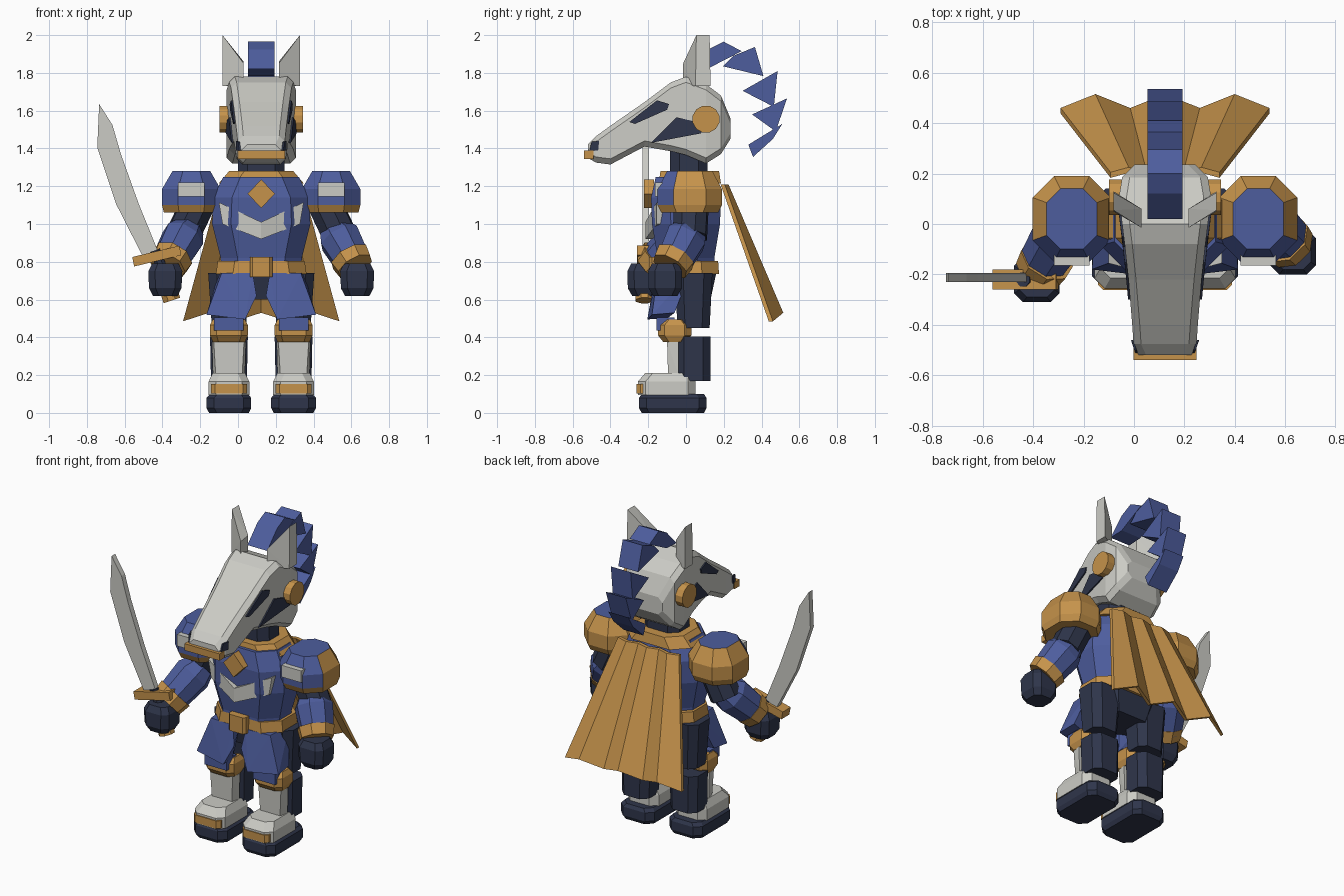
import bpy, bmesh, math
from mathutils import Vector, Matrix

if "Cube" in bpy.data.objects:
    bpy.data.objects.remove(bpy.data.objects["Cube"])

CX = 0.123  # body centre line


def material(name, rgb):
    m = bpy.data.materials.new(name)
    m.diffuse_color = (*rgb, 1)
    m.use_nodes = True
    m.node_tree.nodes["Principled BSDF"].inputs["Base Color"].default_value = m.diffuse_color
    return m


GREY = material("pale_grey", (0.60, 0.60, 0.56))
GOLD = material("gold", (0.56, 0.29, 0.07))
BLUE = material("royal_blue", (0.075, 0.11, 0.34))
NAVY = material("dark_navy", (0.028, 0.036, 0.07))


def finish(name, bm, *mats, rule=None):
    bmesh.ops.recalc_face_normals(bm, faces=bm.faces)
    bm.normal_update()
    me = bpy.data.meshes.new(name)
    if rule:
        for f in bm.faces:
            f.material_index = rule(f)
    bm.to_mesh(me)
    bm.free()
    for m in mats:
        me.materials.append(m)
    ob = bpy.data.objects.new(name, me)
    bpy.context.collection.objects.link(ob)
    return ob


def hull(name, pts, mat):
    bm = bmesh.new()
    for p in pts:
        bm.verts.new(p)
    r = bmesh.ops.convex_hull(bm, input=bm.verts)
    bmesh.ops.delete(bm, geom=[v for v in bm.verts if not v.link_faces], context='VERTS')
    bmesh.ops.dissolve_limit(bm, angle_limit=0.02, verts=bm.verts, edges=bm.edges)
    return finish(name, bm, mat)


def loft(name, rings, *mats, rule=None):
    bm = bmesh.new()
    vs = [[bm.verts.new(p) for p in r] for r in rings]
    n = len(vs[0])
    for a, b in zip(vs, vs[1:]):
        for i in range(n):
            bm.faces.new((a[i], a[(i + 1) % n], b[(i + 1) % n], b[i]))
    bm.faces.new(vs[0])
    bm.faces.new(vs[-1])
    return finish(name, bm, *mats, rule=rule)


def octa(hx, hy, c):
    """Rectangle outline with cut corners."""
    return [(hx, -hy + c), (hx, hy - c), (hx - c, hy), (-hx + c, hy),
            (-hx, hy - c), (-hx, -hy + c), (-hx + c, -hy), (hx - c, -hy)]


def stack(name, x, y, levels, *mats, rule=None):
    """Loft upwards; levels are (z, half x, half y, corner cut)."""
    rings = [[(x + a, y + b, z) for a, b in octa(hx, hy, c)] for z, hx, hy, c in levels]
    return loft(name, rings, *mats, rule=rule)


def limb(name, stops, mat, n=8):
    """Tapered tube along (point, radius) stops."""
    d = (Vector(stops[-1][0]) - Vector(stops[0][0])).normalized()
    q = d.to_track_quat('Z', 'Y')
    rings = []
    for p, r in stops:
        rings.append([Vector(p) + q @ Vector((r * math.cos(t), r * math.sin(t), 0))
                      for t in [(i + .5) * 2 * math.pi / n for i in range(n)]])
    return loft(name, rings, mat)


def box(name, x0, x1, y0, y1, z0, z1, mat):
    return hull(name, [(x, y, z) for x in (x0, x1) for y in (y0, y1) for z in (z0, z1)], mat)


def slab_x(name, poly, x0, x1, mat):
    """Side outline of (y, z) points extruded along x."""
    return loft(name, [[(x, y, z) for y, z in poly] for x in (x0, x1)], mat)


# Torso, pelvis, belt, collar and neck
stack("torso", CX, 0, [(.72, .21, .15, .09), (.82, .215, .15, .09), (1.0, .26, .18, .1),
                       (1.14, .255, .185, .1), (1.25, .2, .16, .09)], BLUE)
stack("pelvis", CX, 0.02, [(.6, .15, .11, .05), (.74, .2, .14, .07)], NAVY)
stack("belt", CX, 0.01, [(.735, .24, .165, .09), (.805, .23, .16, .09)], GOLD)
stack("buckle", CX, -.16, [(.72, .06, .035, .015), (.825, .06, .035, .015)], GOLD)
stack("collar", CX, .02, [(1.215, .225, .165, .09), (1.28, .17, .155, .08)], GOLD)
stack("neck", CX, .015, [(1.2, .125, .1, .05), (1.45, .12, .1, .05)], NAVY)

# Chest diamond and silver chevron
loft("chest_diamond", [[(CX + a, y, 1.16 + b) for a, b in ((.072, 0), (0, .076), (-.072, 0), (0, -.076))]
                       for y in (-.17, -.222)], GOLD)
for s, side in ((-1, "right"), (1, "left")):
    edge = [(0, -.215, 1.01), (.225, -.155, 1.115), (.205, -.155, 1.0), (0, -.215, .92)]
    loft("chevron_" + side, [[(CX + s * a, y + d, z) for a, y, z in edge] for d in (0, .04)], GREY)

# Legs
for s, side in ((-1, "right"), (1, "left")):
    x = CX + s * .171
    stack("sole_" + side, x, -.07, [(0, .105, .165, .04), (.025, .118, .178, .04),
                                    (.08, .118, .178, .04), (.1, .1, .165, .04)], NAVY)
    rings = []
    for z, hx, yf, yb in ((.095, .108, -.255, .05), (.165, .108, -.255, .05), (.212, .085, -.215, .05)):
        rings.append([(x + a, (yf + yb) / 2 + b, z) for a, b in octa(hx, (yb - yf) / 2, .04)])
    loft("boot_" + side, rings, GREY)
    stack("toe_band_" + side, x, -.215, [(.103, .095, .046, .02), (.152, .095, .046, .02)], GOLD)
    stack("calf_" + side, x, .04, [(.17, .095, .09, .04), (.405, .1, .09, .04)], NAVY)
    hull("shin_plate_" + side, [(x + a * w, y, z) for a in (-1, 1) for w, y, z in
         ((.07, -.095, .2), (.08, -.1, .375), (.085, -.04, .2), (.09, -.04, .375))], GREY)
    stack("knee_band_" + side, x, -.06, [(.375, .085, .06, .03), (.41, .1, .088, .035),
                                         (.465, .1, .088, .035), (.495, .085, .06, .03)], GOLD)
    box("knee_plate_" + side, x - .078, x + .078, -.157, -.06, .435, .505, BLUE)
    stack("thigh_" + side, x, .04, [(.45, .09, .085, .04), (.74, .11, .1, .045)], NAVY)
    front = [(.045, -.16, .74), (.21, -.15, .74), (.29, -.18, .52), (.085, -.205, .495), (.025, -.18, .62)]
    back = [(.06, -.05, .74), (.225, .02, .74), (.28, -.06, .53), (.09, -.1, .5)]
    hull("thigh_armour_" + side, [(CX + s * a, y, z) for a, y, z in front + back], BLUE)

    # Shoulder armour, blue on top and at the front
    px = CX + s * .37
    stack("shoulder_armour_" + side, px, .02,
          [(1.06, .145, .15, .08), (1.10, .155, .17, .085), (1.185, .155, .17, .085), (1.28, .1, .12, .055)],
          GOLD, BLUE, rule=lambda f: int(f.normal.z > .9 or (f.normal.y < -.45 and f.calc_center_median().z > 1.12)))
    box("shoulder_plate_" + side, px - .07, px + .07, -.165, -.1, 1.145, 1.22, GREY)

    # Arms, the sword arm reaching further forward
    f = -.11 if s < 0 else 0

    def at(a, y, z):
        return (CX + s * a, y, z)
    limb("upper_arm_" + side, [(at(.33, .03, 1.12), .095), (at(.42, .02, .93), .095)], NAVY)
    limb("forearm_" + side, [(at(.385, .03 + f * .2, .97), .085), (at(.415, .0 + f * .35, .925), .115),
                             (at(.485, -.065 + f * .8, .80), .1)], BLUE)
    limb("wrist_band_" + side, [(at(.468, -.055 + f * .75, .825), .112), (at(.497, -.085 + f * .9, .775), .102)], GOLD)
    stack("hand_" + side, CX + s * .508, -.11 + f, [(.62, .065, .065, .03), (.66, .086, .088, .035),
                                                    (.75, .09, .09, .035), (.79, .07, .07, .03)], NAVY)

# Sword
blade = [(-.425, .86), (-.525, 1.105), (-.62, 1.37), (-.665, 1.525), (-.735, 1.635),
         (-.745, 1.405), (-.645, 1.105), (-.505, .83)]
loft("sword_blade", [[(x, y, z) for x, z in blade] for y in (-.23, -.195)], GREY)
guard = [(-.55, .775), (-.56, .825), (-.31, .885), (-.3, .835)]
loft("sword_guard", [[(x, y, z) for x, z in guard] for y in (-.26, -.18)], GOLD)
limb("sword_grip", [((-.345, -.22, .62), .03), ((-.44, -.22, .86), .03)], NAVY)
limb("sword_pommel", [((-.35, -.22, .595), .05), ((-.365, -.22, .64), .05)], GOLD)

# Pleated cape
bm = bmesh.new()
rows = []
for dy in (0, -.022):
    top = [bm.verts.new((CX + .072 * i, (.205 if i % 2 else .225) + dy, 1.21)) for i in range(-3, 4)]
    bot = [bm.verts.new((CX + .138 * i, (.47 if i % 2 else .505) + dy, .485 if i % 2 else .53))
           for i in range(-3, 4)]
    rows.append((top, bot))
# Swap pleat depth so the outer hems sit forward of the next fold
for top, bot in rows:
    for i, v in enumerate(bot):
        v.co.y += (-.01, .01)[i % 2]
    for a, b, c, d in zip(top, top[1:], bot[1:], bot):
        bm.faces.new((a, b, c, d))
(t0, b0), (t1, b1) = rows
for p, q in ((t0, t1), (b0, b1)):
    for i in range(6):
        bm.faces.new((p[i], p[i + 1], q[i + 1], q[i]))
for i in (0, 6):
    bm.faces.new((t0[i], b0[i], b1[i], t1[i]))
finish("cape", bm, GOLD)

# Horse head: (y, top, bottom, half width)
HEAD = [(-.52, 1.42, 1.35, .105), (-.476, 1.465, 1.325, .125), (-.4, 1.52, 1.315, .13),
        (-.22, 1.645, 1.41, .145), (-.08, 1.75, 1.385, .16), (0, 1.78, 1.365, .17),
        (.106, 1.74, 1.32, .183), (.185, 1.68, 1.37, .17), (.235, 1.56, 1.45, .12)]
rings = []
for y, zt, zb, w in HEAD:
    rings.append([(CX + a, y, (zt + zb) / 2 + b) for a, b in octa(w, (zt - zb) / 2, .03)])
loft("head", rings, GREY)


def head_width(y):
    for (y0, _, _, w0), (y1, _, _, w1) in zip(HEAD, HEAD[1:]):
        if y0 <= y <= y1:
            return w0 + (w1 - w0) * (y - y0) / (y1 - y0)
    return HEAD[0][3]


MARKS = {"eye": [(-.3, 1.54), (-.153, 1.655), (-.09, 1.635), (-.1, 1.605), (-.27, 1.53)],
         "cheek_mark": [(-.185, 1.43), (-.05, 1.565), (.1, 1.53), (.08, 1.48)],
         "nostril": [(-.512, 1.385), (-.5, 1.435), (-.46, 1.44), (-.465, 1.39)]}
for s, side in ((-1, "right"), (1, "left")):
    for part, poly in MARKS.items():
        loft(part + "_" + side, [[(CX + s * (head_width(y) + d), y, z) for y, z in poly]
                                 for d in (-.001, .008)], NAVY)
    limb("cheek_disc_" + side, [((CX + s * .15, .106, 1.555), .073), ((CX + s * .222, .106, 1.555), .073)], GOLD, 12)
    ear = [(.205, .05, 1.73), (.205, .13, 1.73), (.205, .055, 2.0), (.205, .125, 2.0),
           (.093, -.015, 1.74), (.093, .06, 1.73), (.093, -.015, 1.85), (.093, .06, 1.86)]
    hull("ear_" + side, [(CX + s * a, y, z) for a, y, z in ear], GREY)
box("lip_band", CX - .125, CX + .125, -.54, -.49, 1.345, 1.388, GOLD)

# Jagged mane
MANE = [[(.02, 1.82), (.12, 1.925), (.2, 1.965), (.295, 1.915), (.12, 1.825)],
        [(.195, 1.835), (.25, 1.89), (.365, 1.937), (.41, 1.783)],
        [(.3, 1.705), (.485, 1.81), (.465, 1.62)],
        [(.35, 1.58), (.535, 1.665), (.475, 1.49)],
        [(.33, 1.42), (.51, 1.53), (.46, 1.45), (.355, 1.355)]]
for i, poly in enumerate(MANE):
    slab_x("mane_tuft_%d" % (i + 1), poly, CX - .07, CX + .07, BLUE)
